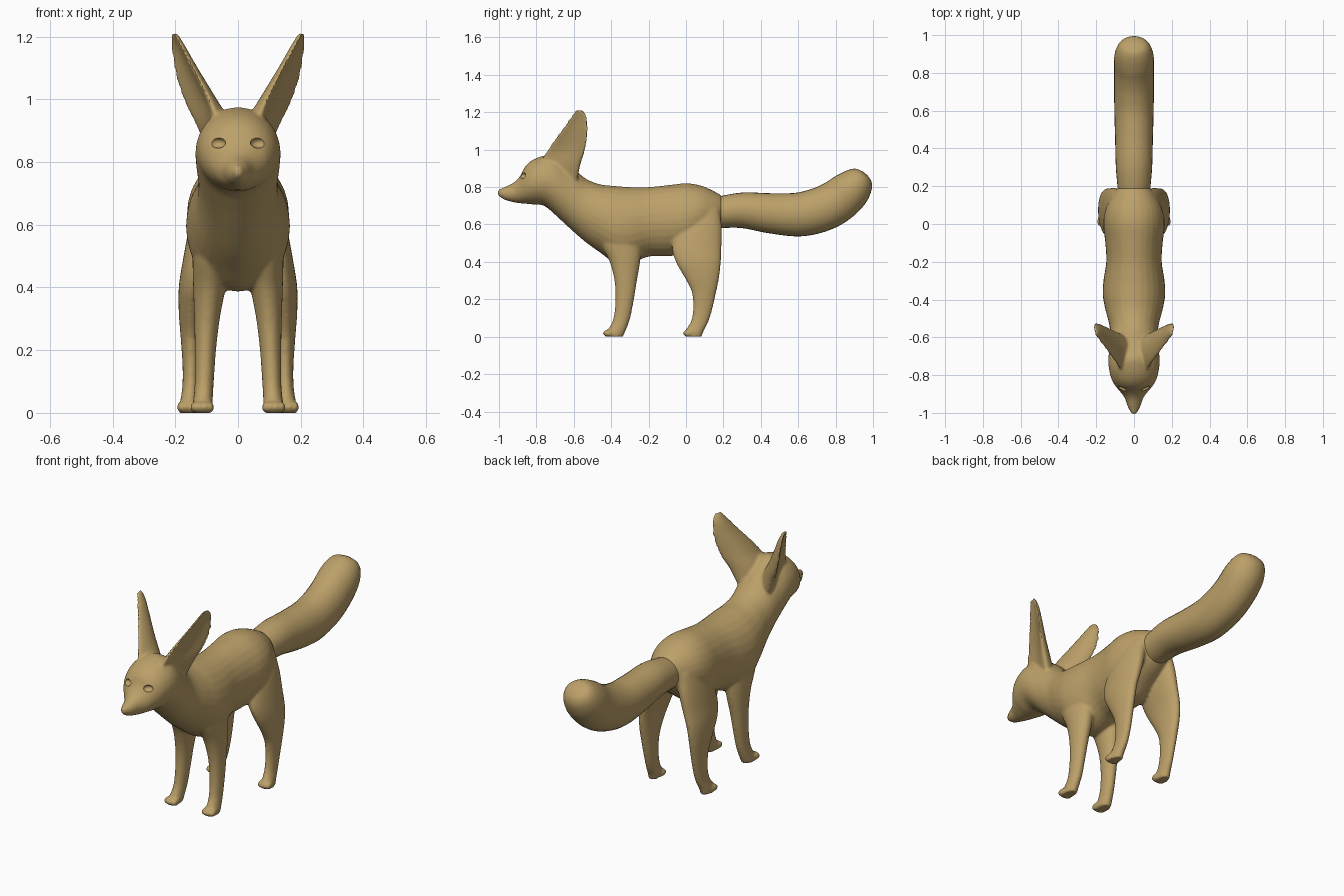
import bpy
import bmesh
from math import sin, cos, pi
from mathutils import Vector, Matrix

cube = bpy.data.objects.get("Cube")
if cube:
    bpy.data.objects.remove(cube, do_unlink=True)

SEGMENTS = 28
STEPS = 5

fur = bpy.data.materials.new("sandy_fur")
fur.use_nodes = True
fur.diffuse_color = (0.5, 0.35, 0.14, 1)
fur.node_tree.nodes["Principled BSDF"].inputs["Base Color"].default_value = fur.diffuse_color


def refine(rows):
    """Catmull-Rom interpolation through rows of section values."""
    out = []
    for i in range(len(rows) - 1):
        a, b, c, d = [rows[min(max(k, 0), len(rows) - 1)] for k in range(i - 1, i + 3)]
        for s in range(STEPS):
            t = s / STEPS
            out.append([q + t / 2 * (r - p + t * (2*p - 5*q + 4*r - e + t * (3*(q - r) + e - p)))
                        for p, q, r, e in zip(a, b, c, d)])
    return out + [list(rows[-1])]


def loft(bm, rows, section):
    """Skin closed rings given by section(row, angle) and cap both ends."""
    rings = [[bm.verts.new(section(row, 2 * pi * k / SEGMENTS)) for k in range(SEGMENTS)]
             for row in refine(rows)]
    faces = [bm.faces.new((a[k - 1], a[k], b[k], b[k - 1]))
             for a, b in zip(rings, rings[1:]) for k in range(SEGMENTS)]
    faces += [bm.faces.new(rings[0]), bm.faces.new(rings[-1])]
    bmesh.ops.recalc_face_normals(bm, faces=faces)


def ball(bm, centre, radii):
    matrix = Matrix.Translation(centre) @ Matrix.Diagonal((*radii, 1))
    bmesh.ops.create_uvsphere(bm, u_segments=20, v_segments=12, radius=1, matrix=matrix)


def make_object(name, bm):
    mesh = bpy.data.meshes.new(name)
    bm.to_mesh(mesh)
    bm.free()
    mesh.materials.append(fur)
    obj = bpy.data.objects.new(name, mesh)
    bpy.context.collection.objects.link(obj)
    return obj


def trunk_section(row, t):
    y, top, bottom, half = row
    return (half * cos(t), y, (top + bottom) / 2 + (top - bottom) / 2 * sin(t))


def leg_section(side):
    def section(row, t):
        z, y0, y1, x0, x1 = row
        return (side * ((x0 + x1) / 2 + (x1 - x0) / 2 * cos(t)),
                (y0 + y1) / 2 + (y1 - y0) / 2 * sin(t), z)
    return section


def ear_section(side):
    # Crescent whose hollow faces forward and outward
    def section(row, t):
        z, x0, y0, x1, y1, thick = row
        front, back = Vector((x0, y0, z)), Vector((x1, y1, z))
        across = back - front
        normal = Vector((-across.y, across.x, 0)).normalized()
        p = (front + back) / 2 + across / 2 * cos(t)
        p += normal * (thick * sin(t) + 0.16 * across.length * sin(t) ** 2)
        return (side * p.x, p.y, p.z)
    return section


# Muzzle, head, neck and torso: y, top, bottom, half width
trunk = [
    (-1.005, .785, .755, .012), (-.97, .80, .732, .032), (-.92, .825, .718, .05),
    (-.885, .862, .713, .076), (-.86, .91, .711, .097), (-.82, .945, .707, .12),
    (-.76, .968, .70, .134), (-.70, .972, .652, .135), (-.62, .92, .578, .127),
    (-.54, .848, .508, .13), (-.46, .815, .45, .15), (-.38, .806, .395, .165),
    (-.30, .80, .39, .162), (-.20, .80, .428, .147), (-.10, .81, .43, .152),
    (0, .82, .445, .163), (.08, .808, .50, .15), (.15, .778, .55, .115),
    (.19, .755, .59, .085)]

# Legs: z, front y, back y, inner x, outer x
front_leg = [
    (.60, -.47, -.25, .04, .14), (.50, -.455, -.24, .03, .145),
    (.40, -.408, -.245, .04, .143), (.30, -.383, -.262, .058, .14),
    (.20, -.377, -.278, .07, .138), (.10, -.388, -.298, .077, .138),
    (.05, -.41, -.315, .08, .142), (.02, -.43, -.328, .08, .146),
    (0, -.43, -.335, .083, .146)]
hind_leg = [
    (.68, 0, .18, .04, .13), (.58, -.05, .192, .05, .158),
    (.48, -.075, .19, .075, .177), (.40, -.055, .187, .10, .189),
    (.32, -.01, .178, .113, .189), (.24, .03, .162, .118, .183),
    (.15, .038, .142, .122, .177), (.08, .025, .12, .125, .178),
    (.03, -.005, .095, .127, .186), (0, -.005, .085, .128, .188)]

# Ear: z, front edge x y, back edge x y, half thickness
ear = [
    (.84, .05, -.73, .09, -.58, .04), (.92, .06, -.775, .128, -.565, .038),
    (1.0, .09, -.74, .172, -.54, .024), (1.10, .143, -.67, .204, -.525, .016),
    (1.17, .181, -.62, .212, -.53, .012), (1.212, .203, -.59, .214, -.55, .008)]

# Body with head, ears, legs and paws fused into one skin
bm = bmesh.new()
loft(bm, trunk, trunk_section)
ball(bm, (0, -.982, .778), (.018, .022, .016))
for side in (-1, 1):
    loft(bm, front_leg, leg_section(side))
    loft(bm, hind_leg, leg_section(side))
    loft(bm, ear, ear_section(side))
    for x, y in ((.114, -.423), (.157, .005)):
        for k in (-1.5, -.5, .5, 1.5):
            ball(bm, (side * (x + k * .018), y + abs(k) * .006, .018), (.011, .026, .019))
body = make_object("body", bm)
remesh = body.modifiers.new("Fuse", 'REMESH')
remesh.mode = 'VOXEL'
remesh.voxel_size = 0.0075
relax = body.modifiers.new("Relax", 'SMOOTH')
relax.factor = 0.5
relax.iterations = 7

# Almond eye sockets
bm = bmesh.new()
for side in (-1, 1):
    ball(bm, (side * .066, -.88, .862), (.027, .028, .018))
sockets = make_object("eye_socket_cutter", bm)
sockets.hide_render = True
carve = body.modifiers.new("Eye sockets", 'BOOLEAN')
carve.operation = 'DIFFERENCE'
carve.solver = 'EXACT'
carve.object = sockets

bpy.context.view_layer.objects.active = body
for modifier in list(body.modifiers):
    bpy.ops.object.modifier_apply(modifier=modifier.name)
bpy.data.objects.remove(sockets, do_unlink=True)


# Bushy tail: y, z, tilt of the section, half thickness, half width
def tail_section(row, t):
    y, z, tilt, thick, half = row
    return (half * cos(t), y - sin(tilt) * thick * sin(t), z + cos(tilt) * thick * sin(t))


tail_rows = [
    (.175, .665, 0, .085, .085), (.30, .676, -.05, .095, .096), (.45, .66, -.08, .107, .10),
    (.60, .653, .1, .117, .104), (.72, .68, .4, .12, .105), (.81, .726, .6, .117, .105),
    (.88, .785, .8, .108, .105), (.925, .835, .9, .085, .09), (.948, .864, .9, .055, .062),
    (.957, .874, .9, .015, .018)]
bm = bmesh.new()
loft(bm, tail_rows, tail_section)
tail = make_object("tail", bm)

# Smooth shading with crisp socket edges
bpy.ops.object.select_all(action='DESELECT')
for obj in (body, tail):
    obj.select_set(True)
bpy.context.view_layer.objects.active = body
bpy.ops.object.shade_smooth_by_angle(angle=0.8)
